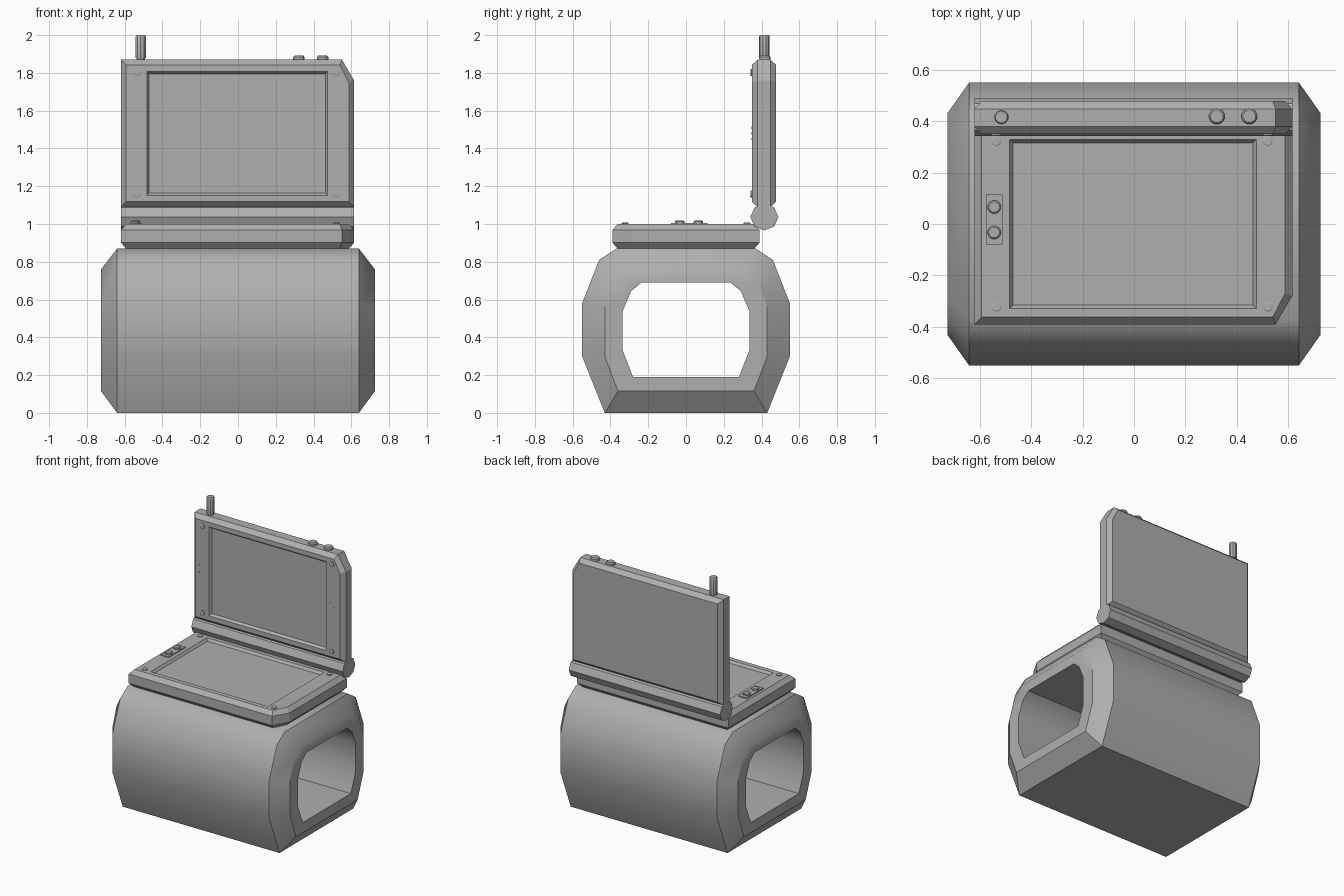
import bpy, bmesh, math
from mathutils import Matrix, Vector

if "Cube" in bpy.data.objects:
    bpy.data.objects.remove(bpy.data.objects["Cube"], do_unlink=True)

grey = bpy.data.materials.new("plain_grey")
grey.use_nodes = True
colour = (0.43, 0.43, 0.43, 1)
grey.diffuse_color = colour
grey.node_tree.nodes["Principled BSDF"].inputs["Base Color"].default_value = colour


def finish(name, bm, smooth=None):
    bmesh.ops.recalc_face_normals(bm, faces=bm.faces)
    me = bpy.data.meshes.new(name)
    bm.to_mesh(me)
    bm.free()
    me.materials.append(grey)
    if smooth:
        me.shade_smooth()
        me.set_sharp_from_angle(angle=math.radians(smooth))
    ob = bpy.data.objects.new(name, me)
    bpy.context.collection.objects.link(ob)
    return ob


def loft(name, rings, closed=False, smooth=None):
    """Join matching rings of points; cap the ends or close into a loop."""
    bm = bmesh.new()
    loops = [[bm.verts.new(p) for p in ring] for ring in rings]
    n = len(loops[0])
    pairs = list(zip(loops, loops[1:]))
    if closed:
        pairs.append((loops[-1], loops[0]))
    else:
        bm.faces.new(loops[0])
        bm.faces.new(loops[-1])
    for a, b in pairs:
        for i in range(n):
            j = (i + 1) % n
            bm.faces.new((a[i], a[j], b[j], b[i]))
    return finish(name, bm, smooth)


def knob(name, place, radius, height, sides=12, top=0.8, bevel=0.3):
    """Round peg along local z with a chamfered top."""
    rings = []
    for r, z in ((radius, 0), (radius, height * (1 - bevel)), (radius * top, height)):
        rings.append([place @ Vector((r * math.cos(a), r * math.sin(a), z))
                      for a in (math.tau * (i + 0.5) / sides for i in range(sides))])
    return loft(name, rings, smooth=30)


# Hollow arm cuff: half profiles in (y, z), mirrored across y
def full(half):
    return half + [(-y, z) for y, z in reversed(half)]


outer = full([(0.43, 0), (0.55, 0.3), (0.55, 0.58), (0.46, 0.81), (0.37, 0.87)])
end = full([(0.36, 0.115), (0.43, 0.3), (0.43, 0.56), (0.38, 0.70), (0.30, 0.76)])
hole = full([(0.28, 0.19), (0.335, 0.33), (0.335, 0.54), (0.29, 0.645), (0.235, 0.69)])
sections = [(-0.64, outer), (-0.725, end), (-0.725, hole),
            (0.725, hole), (0.725, end), (0.64, outer)]
loft("cuff", [[(x, y, z) for y, z in prof] for x, prof in sections],
     closed=True, smooth=35.1)

# Two matching panels: chamfered slab, one cut corner, sunken screen
HALF_T = 0.064


def slab_ring(inset, w):
    l, r, h = -0.62 + inset, 0.615 - inset, 0.39 - inset
    c = inset * 0.4
    return [(l, -h, w), (r, -h, w), (r, 0.28 - c, w), (0.55 - c, h, w), (l, h, w)]


def screen_ring(inset, w):
    l, r, h = -0.483 + inset, 0.475 - inset, 0.328 - inset
    return [(l, -h, w), (r, -h, w), (r, 0.2, w), (r, h, w), (l, h, w)]


def panel(name, place):
    rings = [slab_ring(0.028, -HALF_T), slab_ring(0, -0.034), slab_ring(0, 0.034),
             slab_ring(0.028, HALF_T), screen_ring(0, HALF_T),
             screen_ring(0.013, HALF_T - 0.018)]
    loft(name, [[place @ Vector(p) for p in ring] for ring in rings])
    for u in (-0.535, 0.52):
        for v in (-0.322, 0.322):
            knob(name + "_screw", place @ Matrix.Translation((u, v, HALF_T)), 0.019, 0.008)


base = Matrix.Translation((0, 0, 0.935)) @ Matrix.Scale(-1, 4, (0, 1, 0))
lid = Matrix.Translation((0, 0.413, 1.48)) @ Matrix.Rotation(math.pi / 2, 4, 'X')
panel("base_panel", base)
panel("lid_panel", lid)

# Speaker dots beside the upper screen
for u in (-0.54, 0.53):
    for du, dv in ((0, 0), (-0.025, 0.03), (0.025, 0.03), (-0.025, -0.03), (0.025, -0.03)):
        knob("speaker_dot", lid @ Matrix.Translation((u + du, dv, HALF_T)), 0.006, 0.002, 6)

# Octagonal hinge bar
loft("hinge", [[(x, 0.415 + 0.074 * math.cos(i * math.pi / 4),
                 1.037 + 0.071 * math.sin(i * math.pi / 4)) for i in range(8)]
               for x in (-0.62, 0.615)])

# Button strip on the base panel
loft("button_plate", [[(x, y, z) for x, y in
                       ((-0.575, -0.08), (-0.51, -0.08), (-0.51, 0.115), (-0.575, 0.115))]
                      for z in (0.995, 1.006)])
for y in (-0.033, 0.066):
    knob("base_button", Matrix.Translation((-0.543, y, 1.004)), 0.026, 0.014)

# Antenna and knobs on the lid's top edge
knob("antenna_stem", Matrix.Translation((-0.515, 0.415, 1.86)), 0.024, 0.08, 10, 1)
knob("antenna_tip", Matrix.Translation((-0.515, 0.415, 1.88)), 0.028, 0.12, 10, 0.85, 0.06)
for x in (0.322, 0.448):
    knob("lid_knob", Matrix.Translation((x, 0.418, 1.865)), 0.031, 0.026)
